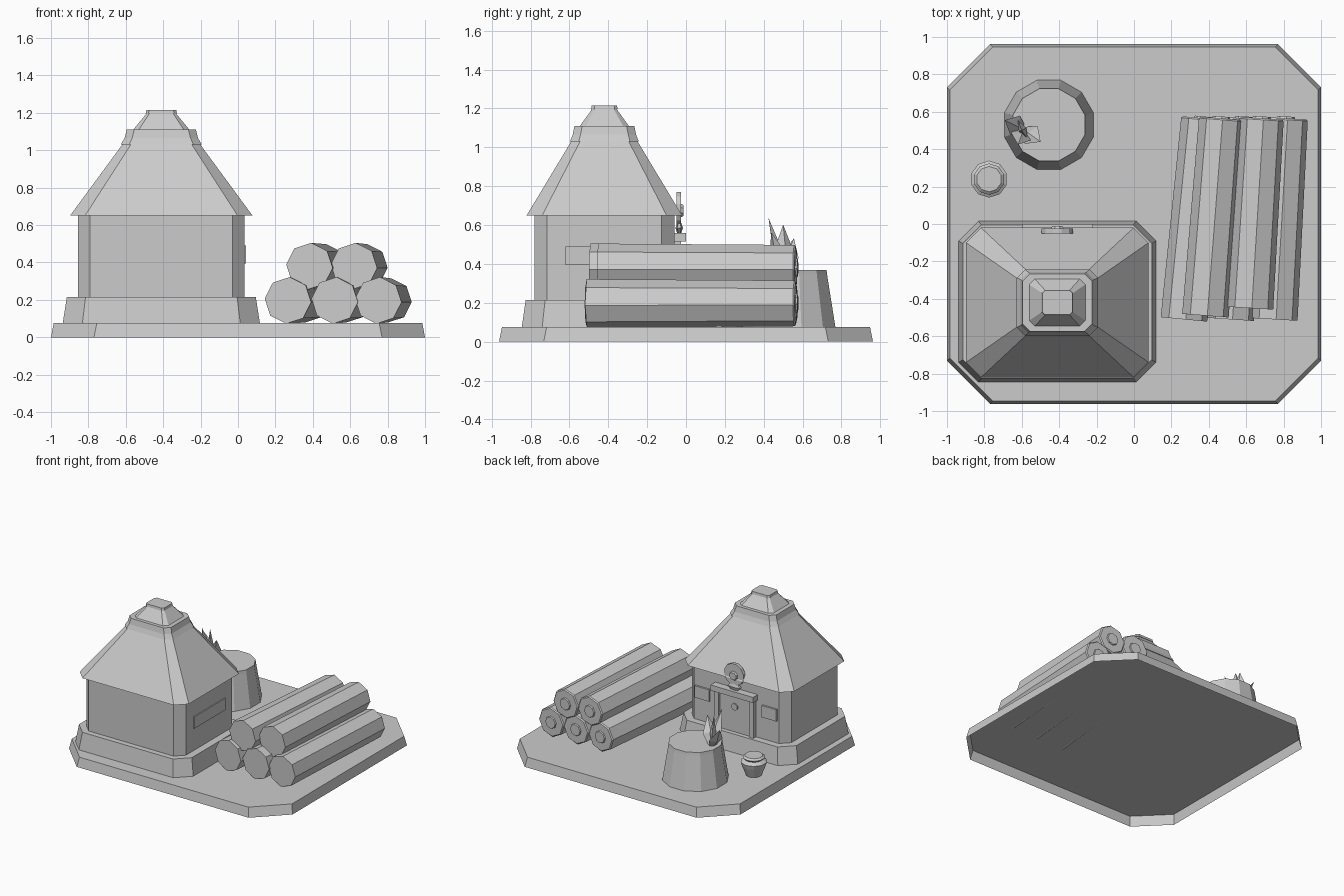
import bpy
import bmesh
import math
from mathutils import Vector

default = bpy.data.objects.get("Cube")
if default:
    bpy.data.objects.remove(default)

GREY = (0.6, 0.6, 0.6, 1)
clay = bpy.data.materials.new("plain grey")
clay.use_nodes = True
clay.diffuse_color = GREY
clay.node_tree.nodes["Principled BSDF"].inputs["Base Color"].default_value = GREY


def loft(name, rings, bottom=True):
    """Skin equal-sized closed rings of points; the first end may stay open."""
    bm = bmesh.new()
    loops = [[bm.verts.new(p) for p in ring] for ring in rings]
    n = len(loops[0])
    for a, b in zip(loops, loops[1:]):
        for i in range(n):
            j = (i + 1) % n
            bm.faces.new((a[i], a[j], b[j], b[i]))
    if bottom:
        bm.faces.new(loops[0][::-1])
    bm.faces.new(loops[-1])
    bmesh.ops.recalc_face_normals(bm, faces=bm.faces)
    mesh = bpy.data.meshes.new(name)
    bm.to_mesh(mesh)
    bm.free()
    mesh.materials.append(clay)
    obj = bpy.data.objects.new(name, mesh)
    bpy.context.collection.objects.link(obj)
    return obj


def cut_rect(cx, cy, hx, hy, z, cut):
    """Rectangle with its four corners cut off."""
    pts = []
    for sx, sy in ((1, 1), (-1, 1), (-1, -1), (1, -1)):
        a = Vector((cx + sx * hx, cy + sy * (hy - cut), z))
        b = Vector((cx + sx * (hx - cut), cy + sy * hy, z))
        pts += [a, b] if sx * sy > 0 else [b, a]
    return pts


def tiers(name, cx, cy, levels, bottom=True):
    """Stack of cut rectangles: (half x, half y, z, cut)."""
    return loft(name, [cut_rect(cx, cy, *lv) for lv in levels], bottom)


def turned(name, start, end, profile, sides, flat=1.0, phase=0.5, bottom=True):
    """Turned shape along start-end; profile is (distance, radius)."""
    start = Vector(start)
    axis = (Vector(end) - start).normalized()
    q = axis.to_track_quat("Z", "Y")
    rings = []
    for d, r in profile:
        angles = [math.tau * (i + phase) / sides for i in range(sides)]
        rings.append([start + axis * d + q @ Vector((r * math.cos(a), r * flat * math.sin(a), 0))
                      for a in angles])
    return loft(name, rings, bottom)


def box(name, x, y, z):
    """Box from (min, max) pairs."""
    return loft(name, [[(x[0], y[0], h), (x[1], y[0], h), (x[1], y[1], h), (x[0], y[1], h)] for h in z])


# Ground slab, hollow underneath
GROUND = 0.076
tiers("ground_slab", 0, 0, [(1, 0.962, 0, 0.23), (0.985, 0.947, GROUND, 0.23)], bottom=False)

# Hut: plinth, walls, tiered roof
HX, HY = -0.41, -0.42
tiers("hut_plinth", HX, HY + 0.005, [(0.527, 0.43, GROUND, 0.105), (0.505, 0.41, 0.215, 0.1)], bottom=False)
tiers("hut_walls", HX, HY, [(0.445, 0.36, 0.21, 0.065), (0.445, 0.36, 0.655, 0.065)], bottom=False)
tiers("hut_roof", HX, HY, [(0.488, 0.4, 0.65, 0.08), (0.205, 0.168, 1.035, 0.045)])
tiers("roof_collar", HX, HY, [(0.217, 0.177, 1.03, 0.045), (0.196, 0.163, 1.065, 0.04), (0.185, 0.154, 1.11, 0.04)])
tiers("roof_peak", HX, HY, [(0.15, 0.126, 1.11, 0.03), (0.076, 0.061, 1.2, 0.015)], bottom=False)
tiers("roof_cap", HX, HY, [(0.084, 0.068, 1.195, 0.015), (0.08, 0.065, 1.215, 0.015)])

# Doorway on the rear wall
WALL = HY + 0.36
box("door", (HX - 0.14, HX + 0.14), (WALL - 0.01, WALL + 0.02), (0.21, 0.52))
box("door_lintel", (HX - 0.19, HX + 0.19), (WALL - 0.01, 0.0), (0.515, 0.56))
for side, label in ((1, "left"), (-1, "right")):
    px = HX + side * 0.155
    box("door_post_" + label, (px - 0.02, px + 0.02), (WALL - 0.01, WALL + 0.035), (0.21, 0.52))
    wx = HX + side * 0.3
    box("rear_window_" + label, (wx - 0.065, wx + 0.065), (WALL - 0.01, WALL + 0.015), (0.395, 0.49))
turned("door_knob", (HX, WALL, 0.42), (HX, 1, 0.42), [(0, 0.028), (0.03, 0.028)], 8)
box("side_window", (0.02, 0.043), (HY - 0.2, HY + 0.2), (0.395, 0.49))

# Round sign above the door
turned("sign_disc", (HX, -0.05, 0.685), (HX, 1, 0.685), [(0, 0.088), (0.025, 0.088)], 12)
turned("sign_boss", (HX, -0.03, 0.675), (HX, 1, 0.675), [(0, 0.04), (0.018, 0.03)], 8)
turned("sign_stem", (HX, -0.035, 0.55), (HX, -0.035, 1), [(0, 0.025), (0.035, 0.065), (0.075, 0.02)], 6, 0.3)

# Stacked logs: front x, back x, height, front y
LOGS = [(0.267, 0.37, 0.197, -0.51), (0.517, 0.59, 0.197, -0.51), (0.75, 0.812, 0.197, -0.51),
        (0.382, 0.465, 0.38, -0.49), (0.62, 0.683, 0.38, -0.45)]
for i, (x0, x1, z, y0) in enumerate(LOGS):
    a, b = Vector((x0, y0, z)), Vector((x1, 0.565, z))
    n = (b - a).length
    turned(f"log_{i + 1}", a, b, [(0, 0.125), (n - 0.008, 0.118), (n, 0.11), (n, 0.05), (n + 0.01, 0.046)], 8, phase=0.1)

# Chopping stump with splinters
SX, SY = -0.455, 0.53
turned("stump", (SX, SY, GROUND), (SX, SY, 1), [(0, 0.247), (0.269, 0.203), (0.294, 0.2)], 12, bottom=False)
for i, tip in enumerate([(-0.62, 0.425, 0.635), (-0.5, 0.44, 0.56), (-0.69, 0.555, 0.53), (-0.6, 0.5, 0.6)]):
    base = Vector((-0.59, 0.505, 0.35))
    n = (Vector(tip) - base).length
    turned(f"splinter_{i + 1}", base, tip, [(0, 0.02), (n * 0.45, 0.058), (n, 0.001)], 4, 0.4, 0)

# Small jar
turned("jar", (-0.775, 0.24, GROUND), (-0.775, 0.24, 1),
       [(0, 0.058), (0.08, 0.09), (0.11, 0.099), (0.128, 0.068), (0.145, 0.084), (0.158, 0.068)], 10, bottom=False)
